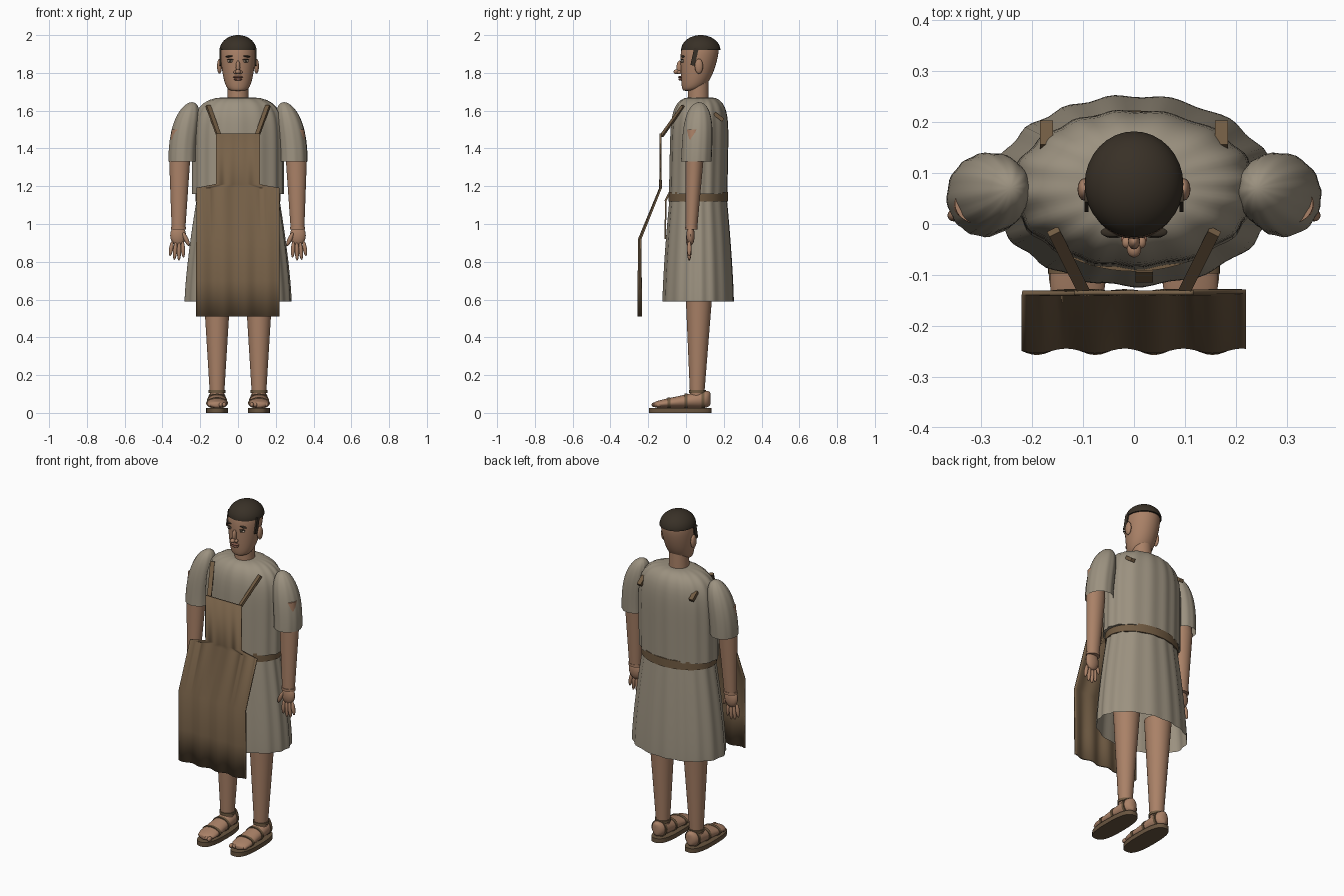
import bpy, bmesh, math
from mathutils import Vector

cube = bpy.data.objects.get("Cube")
if cube:
    bpy.data.objects.remove(cube, do_unlink=True)


def material(name, red, green, blue):
    mat = bpy.data.materials.new(name)
    mat.use_nodes = True
    colour = (red, green, blue, 1)
    mat.diffuse_color = colour
    mat.node_tree.nodes["Principled BSDF"].inputs["Base Color"].default_value = colour
    return mat


skin = material("skin", .4, .22, .135)
lip_red = material("lip_red", .27, .12, .08)
linen = material("linen", .33, .285, .215)
apron_leather = material("apron_leather", .185, .12, .065)
strap_leather = material("strap_leather", .165, .105, .055)
sole_leather = material("sole_leather", .14, .09, .05)
dark_hair = material("dark_hair", .04, .03, .02)
eye_white = material("eye_white", .45, .36, .28)


def finish(name, bm, mat):
    bmesh.ops.remove_doubles(bm, verts=bm.verts, dist=.0001)
    bmesh.ops.recalc_face_normals(bm, faces=bm.faces)
    mesh = bpy.data.meshes.new(name)
    bm.to_mesh(mesh)
    bm.free()
    mesh.materials.append(mat)
    part = bpy.data.objects.new(name, mesh)
    bpy.context.scene.collection.objects.link(part)
    for other in bpy.context.selected_objects:
        other.select_set(False)
    part.select_set(True)
    bpy.context.view_layer.objects.active = part
    bpy.ops.object.shade_smooth_by_angle(angle=math.radians(40))
    return part


def skin_rows(bm, rows, closed):
    for low, high in zip(rows, rows[1:]):
        for i in range(0 if closed else 1, len(low)):
            bm.faces.new((low[i - 1], low[i], high[i], high[i - 1]))


def tube(name, mat, start, end, shape, steps=20, sides=32, folds=0, square=1,
         along_y=False, open_start=False):
    """Oval sections; shape(t) gives the centre (two values) and the two radii."""
    bm = bmesh.new()
    rows = []
    for step in range(steps + 1):
        u = step / steps
        t = u * u * (3 - 2 * u)
        level = start + (end - start) * t
        across, other, width, depth = shape(t)
        row = []
        for side in range(sides):
            angle = math.tau * side / sides
            fold = 1 + math.sin(folds * angle + math.sin(3 * angle)) / 60 if folds else 1
            c, s = math.cos(angle), math.sin(angle)
            a = across + width * fold * math.copysign(abs(c) ** square, c)
            b = other + depth * fold * math.copysign(abs(s) ** square, s)
            row.append(bm.verts.new((a, level, b) if along_y else (a, b, level)))
        rows.append(row)
    skin_rows(bm, rows, closed=True)
    if not open_start:
        bm.faces.new(rows[0])
    bm.faces.new(rows[-1])
    return finish(name, bm, mat)


def taper(name, mat, low, high, low_radius, high_radius, depth=1):
    """Straight limb between two points."""
    low, high = Vector(low), Vector(high)

    def shape(t):
        centre = low.lerp(high, t)
        radius = low_radius + (high_radius - low_radius) * t
        return centre.x, centre.y, radius, radius * depth
    return tube(name, mat, low.z, high.z, shape, steps=4)


def ball(name, mat, place, size, roll=0):
    bm = bmesh.new()
    bmesh.ops.create_uvsphere(bm, u_segments=16, v_segments=10, radius=1)
    bmesh.ops.scale(bm, vec=size, verts=bm.verts)
    part = finish(name, bm, mat)
    part.location = place
    part.rotation_euler.y = math.radians(roll)


def bar(name, mat, start, end, width, thick):
    """Flat strap between two points."""
    start, end = Vector(start), Vector(end)
    bm = bmesh.new()
    bmesh.ops.create_cube(bm, size=1)
    bmesh.ops.scale(bm, vec=(width, thick, (end - start).length), verts=bm.verts)
    part = finish(name, bm, mat)
    part.location = (start + end) / 2
    part.rotation_euler = (end - start).to_track_quat("Z", "Y").to_euler()


def rounded(t, power):
    """Full at the start, closing to nothing at the end."""
    return math.sqrt(max(0, 1 - t ** power))


# Tunic: flared skirt and a chest that closes in to the neckline
def skirt_shape(t):
    slim = t ** 1.4
    return 0, .065, .28 - .07 * slim, .187 - .04 * slim


def chest_shape(t):
    full = rounded(t, 8)
    return 0, .065 + .01 * t, .08 + .16 * full, .06 + .093 * full


tube("tunic_skirt", linen, .59, 1.17, skirt_shape, sides=96, folds=16, open_start=True)
tube("tunic_chest", linen, 1.16, 1.67, chest_shape, sides=96, folds=16)
tube("belt", strap_leather, 1.12, 1.17, lambda t: (0, .065, .224, .158), steps=2, sides=64)
bar("belt_knot", strap_leather, (.02, -.09, 1.16), (.02, -.11, 1.12), .035, .01)
bar("belt_tail", strap_leather, (.02, -.107, 1.13), (.02, -.11, .92), .035, .008)


# Head and neck
def head_shape(t):
    full = rounded(t, 8)
    return 0, .08 * t ** .3, .102 * t ** .2 * full, .112 * t ** .25 * full


taper("neck", skin, (0, .065, 1.6), (0, .065, 1.78), .056, .054)
tube("head", skin, 1.705, 1.99, head_shape, steps=28)
tube("hair_cap", dark_hair, 1.92, 2,
     lambda t: (0, .078, .097 * rounded(t, 2), .104 * rounded(t, 2)))
ball("nose_bridge", skin, (0, -.034, 1.83), (.012, .016, .035))
ball("nose_tip", skin, (0, -.05, 1.806), (.014, .016, .013))
ball("upper_lip", lip_red, (0, -.03, 1.778), (.026, .012, .006))
ball("lower_lip", lip_red, (0, -.028, 1.766), (.022, .012, .007))

# Apron: narrow bib, wide skirt that swings forward, rippled lower edge
bm = bmesh.new()
rows = []
for z in (1.48, 1.21, 1.19, .92, .7, .51):
    half = .117 if z > 1.2 else .22
    swing = min(1, max(0, (1.19 - z) / .27))
    ripple = .008 * (1.5 - z)
    rows.append([bm.verts.new((half * i / 20,
                               -.135 - .11 * swing + ripple * math.cos(i * .6 + 1), z))
                 for i in range(-20, 21)])
skin_rows(bm, rows, closed=False)
apron = finish("apron", bm, apron_leather)
solid = apron.modifiers.new("thickness", "SOLIDIFY")
solid.thickness = .009
solid.offset = 0

# Paired parts
for s, side in ((1, "left_"), (-1, "right_")):
    # Face
    ball(side + "ear", skin, (s * .098, .068, 1.835), (.013, .022, .04))
    ball(side + "nostril", skin, (s * .014, -.036, 1.803), (.01, .012, .009))
    ball(side + "eye", eye_white, (s * .04, -.018, 1.862), (.017, .008, .008))
    ball(side + "pupil", dark_hair, (s * .04, -.024, 1.862), (.007, .004, .007))
    ball(side + "eyelid", dark_hair, (s * .04, -.02, 1.87), (.02, .008, .003))
    ball(side + "eyebrow", dark_hair, (s * .043, -.016, 1.888), (.023, .01, .005), s * 8)
    bar(side + "sideburn", dark_hair, (s * .093, .055, 1.93), (s * .093, .035, 1.84),
        .008, .024)

    # Sleeve, arm and hand
    def sleeve_shape(t):
        full = rounded(t, 4)
        return s * (.293 - .05 * t * t), .055 + .015 * t, .075 * full, .08 * full

    shoulder, elbow, wrist = (s * .305, .04, 1.5), (s * .309, .045, 1.33), (s * .315, .028, .97)
    tube(side + "sleeve", linen, 1.33, 1.645, sleeve_shape, sides=48, folds=12,
         open_start=True)
    taper(side + "upper_arm", skin, elbow, shoulder, .055, .047, depth=.85)
    taper(side + "forearm", skin, wrist, elbow, .036, .055, depth=.85)
    tube(side + "wrist_band", skin, .97, .985, lambda t: (s * .315, .028, .041, .034), steps=2)
    ball(side + "palm", skin, (s * .317, .024, .94), (.042, .022, .055))
    for i, reach in enumerate((.04, .05, .052, .044)):
        ball(f"{side}finger_{i}", skin, (s * (.354 - .021 * i), .017, .91 - reach),
             (.011, .012, reach), s * (4 * i - 9))
    ball(side + "thumb", skin, (s * .275, .012, .92), (.012, .013, .04), s * 25)

    # Apron straps
    bar(side + "front_strap", strap_leather, (s * .1, -.13, 1.465), (s * .158, -.015, 1.625),
        .024, .014)
    bar(side + "back_strap", strap_leather, (s * .172, .15, 1.585), (s * .172, .197, 1.55),
        .026, .02)

    # Leg and foot
    middle = s * .111

    def foot_shape(t):
        full = rounded(abs(2 * t - 1), 8)
        height = .018 + .032 * t
        return middle, .025 + height, (.057 - .012 * t) * full, height * (.5 + full / 2)

    taper(side + "leg", skin, (middle, .058, .05), (middle, .07, .7), .035, .075)
    tube(side + "foot", skin, -.17, .13, foot_shape, along_y=True)
    for i in range(5):
        ball(f"{side}toe_{i}", skin, (s * (.073 + .019 * i), -.165 + .006 * i, .043),
             (.011, .018, .013))

    # Sandal
    tube(side + "sole", sole_leather, 0, .026, lambda t: (middle, -.03, .059, .166),
         steps=1, square=.75)
    for name, place in (("toe_strap", .27), ("instep_strap", .57), ("heel_strap", .87)):
        across, height, width, depth = foot_shape(place)
        y = .3 * place - .17
        tube(side + name, strap_leather, y - .008, y + .008,
             lambda t: (across, height, width + .004, depth + .004), steps=1, along_y=True)
    tube(side + "ankle_strap", strap_leather, .105, .12, lambda t: (middle, .06, .044, .045),
         steps=1)
